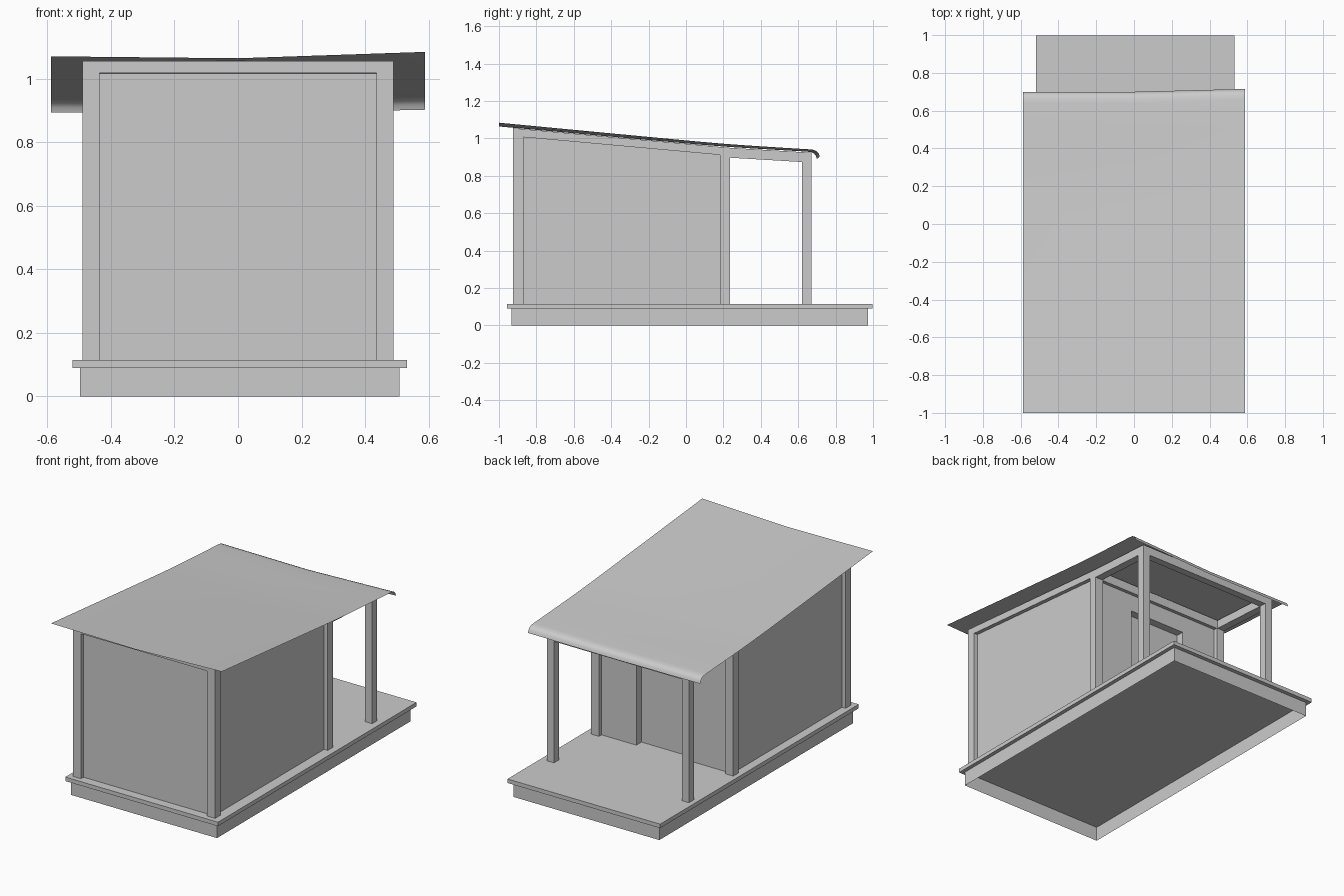
import bpy, bmesh

if "Cube" in bpy.data.objects:
    bpy.data.objects.remove(bpy.data.objects["Cube"])


def top(y):
    """Height of the wall frame under the roof."""
    if y < 0.235:
        return 1.055 - (y + 0.925) * 0.0905
    return 0.95 - (y - 0.235) * 0.06


def make(name, verts, faces):
    me = bpy.data.meshes.new(name)
    me.from_pydata(verts, [], faces)
    bm = bmesh.new()
    bm.from_mesh(me)
    bmesh.ops.recalc_face_normals(bm, faces=bm.faces)
    bm.to_mesh(me)
    bm.free()
    ob = bpy.data.objects.new(name, me)
    bpy.context.collection.objects.link(ob)
    return ob


def block(name, x0, x1, y0, y1, low, drop=0.0, high=None, open_bottom=False):
    """Box; low=None hangs it below the roof line by drop, high=None follows the roof line."""
    v = []
    for y in (y0, y1):
        zb = top(y) - drop if low is None else low
        zt = top(y) if high is None else high
        v += [(x0, y, zb), (x1, y, zb), (x1, y, zt), (x0, y, zt)]
    f = [(0, 1, 2, 3), (7, 6, 5, 4), (3, 2, 6, 7), (1, 5, 6, 2), (4, 0, 3, 7)]
    if not open_bottom:
        f.append((0, 4, 5, 1))
    return make(name, v, f)


# Plinth (hollow underneath) and deck
block("plinth", -0.497, 0.508, -0.932, 0.972, 0, high=0.091, open_bottom=True)
block("deck", -0.52, 0.532, -0.957, 0.997, 0.09, high=0.115)

# Cabin walls, recessed behind the frame, with a doorway niche
walls = block("cabin_walls", -0.465, 0.465, -0.9, 0.21, 0.115)
cutter = block("door_cutter", -0.195, 0.195, 0.16, 0.3, 0.1, high=0.79)
cutter.hide_render = True
cutter.hide_set(True)
mod = walls.modifiers.new("doorway", 'BOOLEAN')
mod.operation = 'DIFFERENCE'
mod.solver = 'EXACT'
mod.object = cutter

# Posts and side beams on both sides
W, T = 0.49, 0.055
for side, s in (("left", -1), ("right", 1)):
    def span(t):
        return sorted((s * W, s * (W - t)))
    block(f"{side}_front_post", *span(T), -0.925, -0.87, 0.115)
    block(f"{side}_back_post", *span(T), 0.183, 0.235, 0.115)
    block(f"{side}_porch_post", *span(0.05), 0.62, 0.67, 0.115)
    block(f"{side}_wall_beam", *span(T), -0.87, 0.183, None, 0.043)
    block(f"{side}_porch_beam", *span(0.05), 0.235, 0.62, None, 0.053)

# Cross beams
block("front_beam", -W + T, W - T, -0.925, -0.87, None, 0.037)
block("back_beam", -W + T, W - T, 0.183, 0.235, None, 0.055)
block("porch_cross_beam", -W + 0.05, W - 0.05, 0.62, 0.67, None, 0.053)

# Thin sagging roof sheet with a curled eave
profile = [(-1, 1.064), (-0.4, 1.0095), (0.05, 0.969), (0.16, 0.960), (0.24, 0.954),
           (0.34, 0.9475), (0.5, 0.938), (0.64, 0.930), (0.668, 0.927),
           (0.685, 0.919), (0.695, 0.906), (0.70, 0.89)]
columns = [(-0.588, 0.006, 0), (0, 0, 0), (0.588, 0.02, 0.015)]
verts, faces = [], []
for y, z in profile:
    k = min(1, max(0, y + 1) / 1.6)
    for x, lift, push in columns:
        verts.append((x, y + push * k, z + lift * (1 - 0.4 * k)))
for i in range(len(profile) - 1):
    for j in range(2):
        a = i * 3 + j
        faces.append((a, a + 1, a + 4, a + 3))
roof = make("roof", verts, faces)
me = roof.data
if me.polygons[0].normal.z < 0:
    me.flip_normals()
me.polygons.foreach_set("use_smooth", [True] * len(me.polygons))
